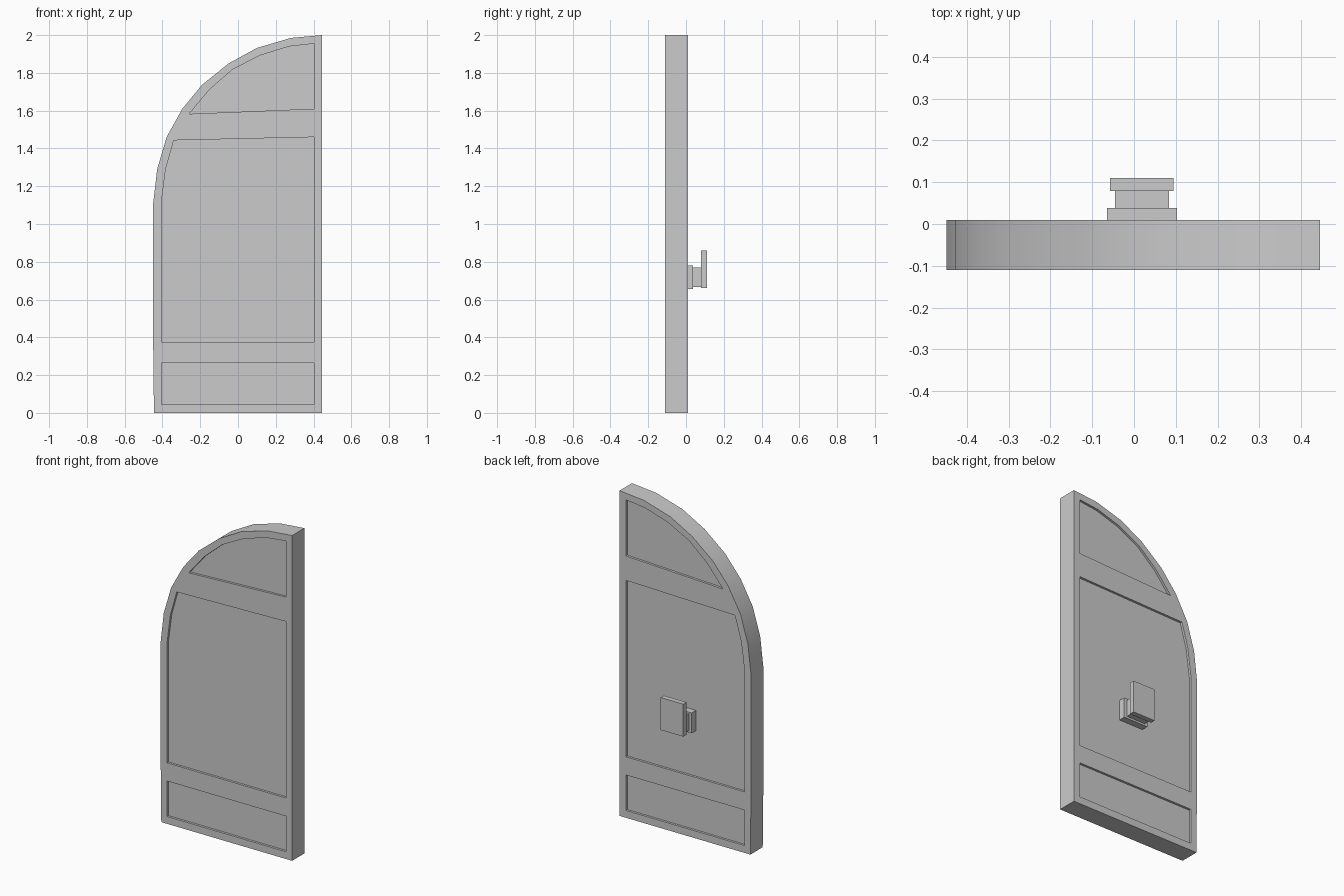
import bpy, bmesh
from mathutils import Vector

if "Cube" in bpy.data.objects:
    bpy.data.objects.remove(bpy.data.objects["Cube"])

FRONT, BACK, RECESS = -0.11, 0.01, 0.014


def prisms(name, items):
    """Extrude (x, z) profiles along y; items are (profile, y0, y1)."""
    bm = bmesh.new()
    for pts, y0, y1 in items:
        face = bm.faces.new([bm.verts.new((x, y0, z)) for x, z in pts])
        ext = bmesh.ops.extrude_face_region(bm, geom=[face])
        verts = [g for g in ext["geom"] if isinstance(g, bmesh.types.BMVert)]
        bmesh.ops.translate(bm, verts=verts, vec=Vector((0, y1 - y0, 0)))
    bmesh.ops.recalc_face_normals(bm, faces=bm.faces[:])
    mesh = bpy.data.meshes.new(name)
    bm.to_mesh(mesh)
    bm.free()
    ob = bpy.data.objects.new(name, mesh)
    bpy.context.collection.objects.link(ob)
    return ob


def rect(x0, x1, z0, z1):
    return [(x0, z0), (x1, z0), (x1, z1), (x0, z1)]


# Half-arched door leaf
outline = [(-0.445, 0), (0.445, 0), (0.445, 2.0), (0.28, 1.985), (0.10, 1.932),
           (-0.05, 1.85), (-0.19, 1.737), (-0.295, 1.61), (-0.378, 1.46),
           (-0.428, 1.29), (-0.449, 1.11), (-0.449, 0.36)]
door = prisms("door_leaf", [(outline, FRONT, BACK)])

# Recessed panels on both faces
panels = [
    rect(-0.405, 0.402, 0.045, 0.263),
    [(-0.405, 0.375), (0.402, 0.375), (0.402, 1.46), (-0.34, 1.443),
     (-0.383, 1.29), (-0.405, 1.12)],
    [(-0.258, 1.583), (0.402, 1.61), (0.402, 1.955), (0.27, 1.94),
     (0.115, 1.892), (-0.03, 1.817), (-0.153, 1.71)],
]
cuts = []
for p in panels:
    cuts.append((p, FRONT - 0.05, FRONT + RECESS))
    cuts.append((p, BACK - RECESS, BACK + 0.05))
cutter = prisms("panel_cutter", cuts)
cutter.hide_render = True
mod = door.modifiers.new("panels", 'BOOLEAN')
mod.operation = 'DIFFERENCE'
mod.solver = 'EXACT'
mod.object = cutter
bpy.context.view_layer.objects.active = door
door.select_set(True)
bpy.ops.object.modifier_apply(modifier=mod.name)
bpy.data.objects.remove(cutter)
bpy.ops.object.shade_smooth_by_angle()

# Handle on the back: base, neck and grip plate
prisms("handle_base", [(rect(-0.065, 0.103, 0.655, 0.78), BACK - RECESS - 0.004, 0.038)])
prisms("handle_neck", [(rect(-0.046, 0.084, 0.667, 0.77), 0.036, 0.081)])
prisms("handle_plate", [(rect(-0.058, 0.095, 0.66, 0.86), 0.079, 0.11)])
